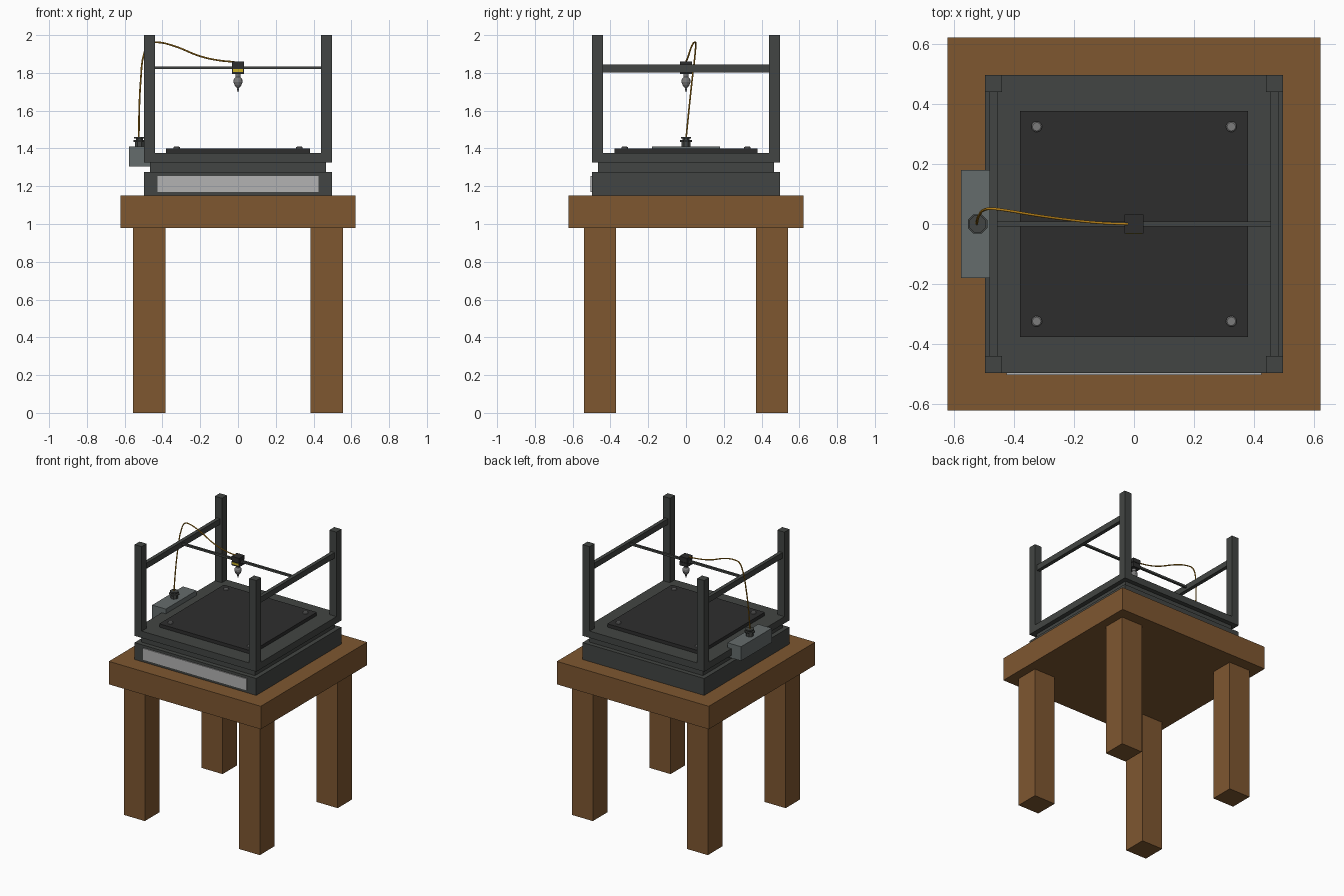
import bpy, bmesh, math

if "Cube" in bpy.data.objects:
    bpy.data.objects.remove(bpy.data.objects["Cube"])


def material(name, rgb):
    m = bpy.data.materials.new(name)
    m.diffuse_color = (*rgb, 1)
    m.use_nodes = True
    m.node_tree.nodes["Principled BSDF"].inputs["Base Color"].default_value = m.diffuse_color
    return m


WOOD = material("wood", (0.21, 0.095, 0.03))
FRAME = material("dark_metal", (0.055, 0.06, 0.056))
BLACK = material("black_plate", (0.027, 0.027, 0.027))
PALE = material("pale_panel", (0.45, 0.45, 0.45))
BOXGREY = material("feeder_grey", (0.13, 0.15, 0.15))
STEEL = material("steel", (0.2, 0.2, 0.2))
ORANGE = material("filament_orange", (0.5, 0.23, 0.01))
YELLOW = material("yellow_trim", (0.6, 0.45, 0.02))


def finish(bm, name, mat):
    bmesh.ops.recalc_face_normals(bm, faces=bm.faces[:])
    me = bpy.data.meshes.new(name)
    bm.to_mesh(me)
    bm.free()
    ob = bpy.data.objects.new(name, me)
    bpy.context.collection.objects.link(ob)
    me.materials.append(mat)
    return ob


def box(name, x, y, z, mat):
    """Box from (min, max) pairs on each axis."""
    bm = bmesh.new()
    bmesh.ops.create_cube(bm, size=1)
    for v in bm.verts:
        v.co = [(a + b) / 2 + c * (b - a) for c, (a, b) in zip(v.co, (x, y, z))]
    return finish(bm, name, mat)


def lathe(name, x, y, profile, sides, mat):
    """Closed turned shape from (radius, z) points, bottom to top."""
    bm = bmesh.new()
    rings = []
    for r, z in profile:
        rings.append([bm.verts.new((x + r * math.cos((i + .5) * math.tau / sides),
                                    y + r * math.sin((i + .5) * math.tau / sides), z))
                      for i in range(sides)])
    for a, b in zip(rings, rings[1:]):
        for i in range(sides):
            j = (i + 1) % sides
            bm.faces.new((a[i], a[j], b[j], b[i]))
    bm.faces.new(rings[0][::-1])
    bm.faces.new(rings[-1])
    return finish(bm, name, mat)


def span(s, a, b):
    return (a, b) if s > 0 else (-b, -a)


# Table
box("table_top", (-.622, .622), (-.622, .622), (.98, 1.15), WOOD)

# Machine base: lower housing, recessed neck, upper deck and print bed
box("lower_housing", (-.498, .498), (-.498, .498), (1.15, 1.275), FRAME)
box("recessed_neck", (-.465, .465), (-.465, .465), (1.275, 1.325), FRAME)
box("upper_deck", (-.498, .498), (-.498, .498), (1.325, 1.375), FRAME)
box("front_panel", (-.425, .425), (-.505, -.49), (1.17, 1.255), PALE)
box("print_bed", (-.38, .38), (-.378, .378), (1.375, 1.4), BLACK)

# Legs, posts and bed screws at the four corners
for sx, xn in ((-1, "left"), (1, "right")):
    for sy, yn in ((-1, "front"), (1, "back")):
        tag = f"{yn}_{xn}"
        box(f"{tag}_leg", span(sx, .385, .557), span(sy, .37, .54), (0, .98), WOOD)
        box(f"{tag}_post", span(sx, .44, .498), span(sy, .44, .498), (1.375, 2), FRAME)
        lathe(f"{tag}_bed_screw", sx * .325, sy * .325,
              [(.018, 1.395), (.018, 1.406), (.014, 1.409)], 16, STEEL)
    # Side rail between the posts
    box(f"{xn}_rail", span(sx, .455, .482), (-.44, .44), (1.803, 1.845), FRAME)

# Cross bar and print head
box("cross_bar", (-.456, .456), (-.008, .008), (1.82, 1.835), FRAME)
box("head_upper", (-.032, .032), (-.032, .032), (1.832, 1.861), BLACK)
box("head_core", (-.028, .028), (-.028, .028), (1.8, 1.835), BLACK)
box("head_lower", (-.032, .032), (-.032, .032), (1.795, 1.822), BLACK)
box("head_trim", (-.026, .026), (-.034, -.03), (1.806, 1.82), YELLOW)
lathe("nozzle", 0, 0, [(.003, 1.7), (.007, 1.722), (.012, 1.726), (.019, 1.736),
                       (.025, 1.752), (.023, 1.766), (.014, 1.777), (.014, 1.797)],
      12, STEEL)

# Filament feeder on the left side
box("feeder_box", (-.577, -.465), (-.18, .18), (1.305, 1.41), BOXGREY)
lathe("feeder_knob", -.522, 0, [(.026, 1.405), (.026, 1.435), (.035, 1.435), (.035, 1.445),
                                (.02, 1.445), (.02, 1.452), (.03, 1.452), (.03, 1.461)],
      8, FRAME)

# Filament looping from the feeder to the head
path = [(-.525, 0, 1.45), (-.523, .015, 1.6), (-.515, .032, 1.76), (-.498, .048, 1.9),
        (-.472, .051, 1.955), (-.43, .046, 1.962), (-.34, .031, 1.943),
        (-.2, .012, 1.888), (-.1, .003, 1.866), (-.02, 0, 1.858)]
cu = bpy.data.curves.new("filament", "CURVE")
cu.dimensions = "3D"
cu.bevel_depth = .0045
cu.bevel_resolution = 1
cu.resolution_u = 4
cu.use_fill_caps = True
sp = cu.splines.new("BEZIER")
sp.bezier_points.add(len(path) - 1)
for p, co in zip(sp.bezier_points, path):
    p.co = co
    p.handle_left_type = p.handle_right_type = "AUTO"
cu.materials.append(ORANGE)
bpy.context.collection.objects.link(bpy.data.objects.new("filament", cu))
